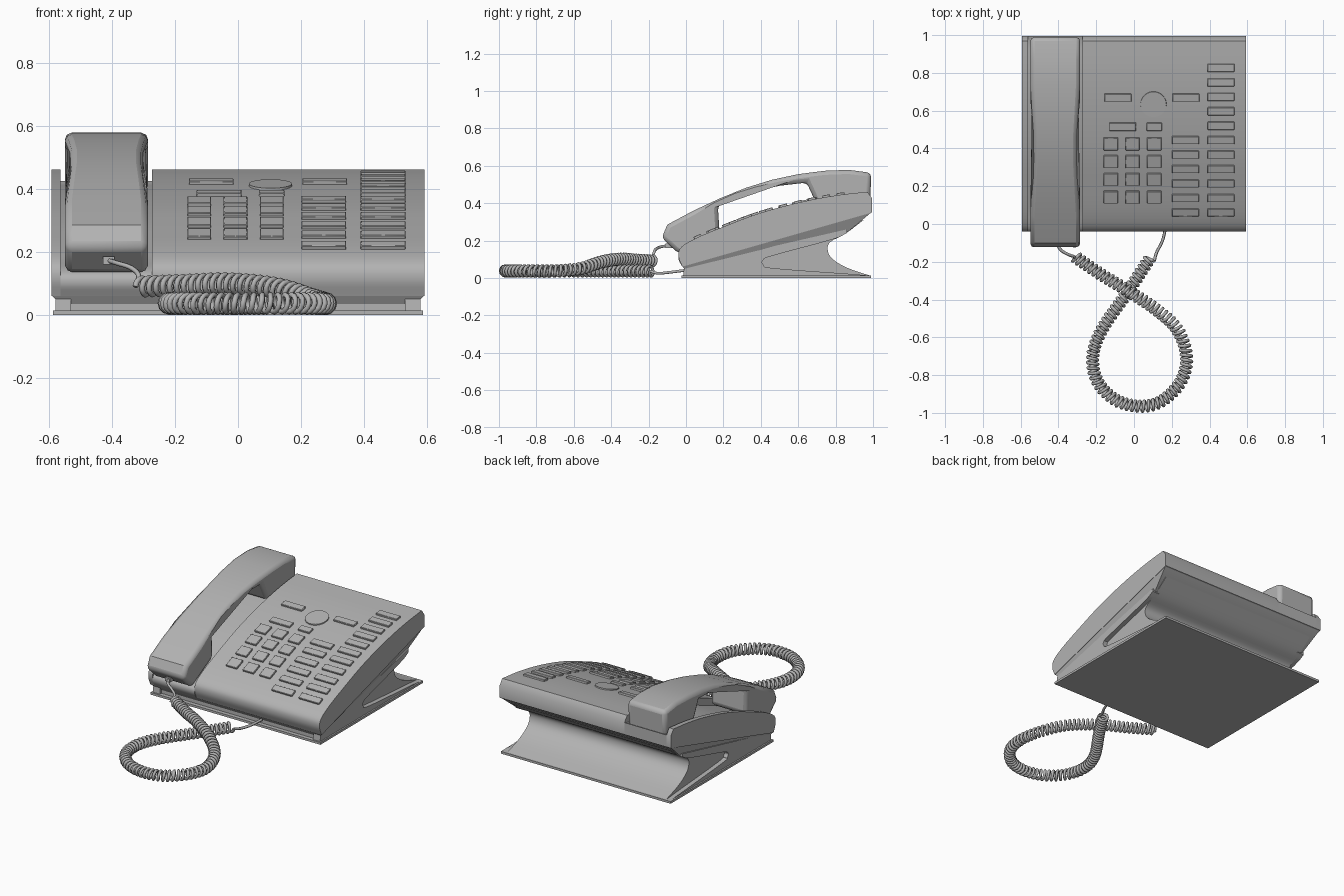
import bpy, bmesh, math
from mathutils import Vector

if "Cube" in bpy.data.objects:
    bpy.data.objects.remove(bpy.data.objects["Cube"])

grey = bpy.data.materials.new("plain grey plastic")
grey.use_nodes = True
grey.diffuse_color = (0.45, 0.45, 0.45, 1)
grey.node_tree.nodes["Principled BSDF"].inputs["Base Color"].default_value = (0.45, 0.45, 0.45, 1)


def finish(name, bm, bevel=0, segments=2, angle=35):
    bmesh.ops.recalc_face_normals(bm, faces=bm.faces)
    mesh = bpy.data.meshes.new(name)
    bm.to_mesh(mesh)
    bm.free()
    ob = bpy.data.objects.new(name, mesh)
    bpy.context.collection.objects.link(ob)
    mesh.materials.append(grey)
    if bevel:
        mod = ob.modifiers.new("edges", "BEVEL")
        mod.width, mod.segments = bevel, segments
        mod.limit_method, mod.angle_limit = "ANGLE", math.radians(50)
    bpy.ops.object.select_all(action="DESELECT")
    ob.select_set(True)
    bpy.context.view_layer.objects.active = ob
    bpy.ops.object.shade_smooth_by_angle(angle=math.radians(angle))
    return ob


def extrude(bm, profile, x0, x1):
    """Solid between x0 and x1 from a side outline of (y, z) points."""
    a, b = [[bm.verts.new((x, y, z)) for y, z in profile] for x in (x0, x1)]
    bm.faces.new(a)
    bm.faces.new(b[::-1])
    for i in range(len(a)):
        j = (i + 1) % len(a)
        bm.faces.new((a[i], b[i], b[j], a[j]))


def spline(points, steps):
    """Smooth curve through the points."""
    pts = [Vector(p) for p in points]
    pts = [2 * pts[0] - pts[1]] + pts + [2 * pts[-1] - pts[-2]]
    out = []
    for p, q, r, s in zip(pts, pts[1:], pts[2:], pts[3:]):
        for k in range(steps):
            t = k / steps
            out.append(0.5 * (2 * q + (r - p) * t + (2 * p - 5 * q + 4 * r - s) * t ** 2
                              + (3 * q - p - 3 * r + s) * t ** 3))
    return out + [pts[-2]]


# Body shell, with a lowered channel for the handset
top = [tuple(p) for p in spline([(-0.02, 0.06), (-0.04, 0.115), (-0.025, 0.165), (0.06, 0.216), (0.21, 0.278),
                                 (0.36, 0.335), (0.51, 0.38), (0.67, 0.418), (0.82, 0.444), (0.97, 0.461)], 4)]
back = [(0.995, 0.425), (0.995, 0.35)]


def sink(p):
    return p[0], p[1] - 0.045 * min(1, max(0, (p[1] - 0.06) / 0.16))


bm = bmesh.new()
extrude(bm, top + back, -0.592, -0.562)
extrude(bm, [sink(p) for p in top] + back, -0.562, -0.272)
extrude(bm, top + back, -0.272, 0.592)
finish("body_shell", bm)

# Underside, narrowing from the shell to the stand
bm = bmesh.new()
rings = [[(-0.018, 0.062), (0.99, 0.35)], [(0.0, 0.035), (0.87, 0.25)]]
upper, lower = [[bm.verts.new((x, y, z)) for x, (y, z) in
                 ((-w, r[0]), (w, r[0]), (w, r[1]), (-w, r[1]))] for w, r in zip((0.59, 0.565), rings)]
bm.faces.new(upper)
bm.faces.new(lower)
for i in range(4):
    j = (i + 1) % 4
    bm.faces.new((upper[i], upper[j], lower[j], lower[i]))
finish("body_underside", bm)

# Stand: a core with a hollow back, and side cheeks with a rounded notch
hollow = [tuple(p) for p in spline([(0.985, 0.012), (0.86, 0.055), (0.78, 0.105), (0.757, 0.155),
                                    (0.775, 0.195), (0.85, 0.235), (0.95, 0.31)], 4)]
bm = bmesh.new()
extrude(bm, [(0.0, 0.012)] + hollow + [(0.0, 0.06)], -0.55, 0.55)
finish("stand_core", bm)
notch = [tuple(p) for p in spline([(0.9, 0.02), (0.47, 0.052), (0.415, 0.07), (0.412, 0.095),
                                   (0.46, 0.118), (0.78, 0.205), (0.86, 0.24)], 4)]
for name, side in (("left_stand_cheek", 1), ("right_stand_cheek", -1)):
    bm = bmesh.new()
    extrude(bm, [(-0.015, 0.012), (0.985, 0.012)] + notch + [(0.86, 0.26), (-0.01, 0.06)],
            side * 0.53, side * 0.578)
    finish(name, bm)
bm = bmesh.new()
extrude(bm, [(-0.025, 0), (0.99, 0), (0.99, 0.014), (-0.025, 0.014)], -0.587, 0.587)
finish("base_plate", bm)


# Keys, tilted to follow the top
def surface(y):
    for (y0, z0), (y1, z1) in zip(top[8:], top[9:]):
        if y0 <= y <= y1:
            return z0 + (z1 - z0) * (y - y0) / (y1 - y0), math.atan2(z1 - z0, y1 - y0)


def key(name, x, y, w, d):
    z, tilt = surface(y)
    bm = bmesh.new()
    extrude(bm, [(-d / 2, -0.012), (d / 2, -0.012), (d / 2, 0.011), (-d / 2, 0.011)], -w / 2, w / 2)
    ob = finish(name, bm, 0.002, 1)
    ob.location, ob.rotation_euler.x = (x, y, z), tilt


for i in range(11):
    y = 0.063 + 0.0764 * i
    key("outer_memory_key", 0.46, y, 0.142, 0.042)
    if i < 6:
        key("inner_memory_key", 0.272, y, 0.142, 0.042)
for x in (-0.123, -0.008, 0.107):
    for row in range(4):
        key("dial_key", x, 0.144 + 0.094 * row, 0.075, 0.069)
for x, y, w in ((-0.085, 0.67, 0.142), (0.275, 0.67, 0.142), (-0.06, 0.516, 0.142), (0.107, 0.516, 0.08)):
    key("function_key", x, y, w, 0.042)

# Round control set almost flush in the top
z, tilt = surface(0.635)
bm = bmesh.new()
bmesh.ops.create_cone(bm, cap_ends=True, segments=40, radius1=0.07, radius2=0.068, depth=0.02)
disc = finish("round_control", bm)
disc.location, disc.rotation_euler.x = (0.103, 0.635, z - 0.004), tilt

# Handset, slimmer along the grip
outer = [(-0.04, 0.13), (-0.13, 0.215), (-0.1, 0.285), (0.04, 0.36), (0.18, 0.425), (0.32, 0.482), (0.46, 0.525),
         (0.6, 0.555), (0.74, 0.573), (0.87, 0.578), (0.99, 0.562), (0.985, 0.39)]
inner = [(0.7, 0.39), (0.645, 0.51), (0.5, 0.493), (0.38, 0.466), (0.27, 0.432), (0.17, 0.387), (0.18, 0.235)]
bm = bmesh.new()
extrude(bm, outer + inner, -1, 1)
for v in bm.verts:
    grip = min(1, max(0, (v.co.y - 0.12) / 0.12)) * min(1, max(0, (0.66 - v.co.y) / 0.12))
    v.co.x = -0.417 + v.co.x * (0.132 - 0.016 * grip)
finish("handset", bm, 0.022, 2, 30)

# Plug where the cord enters the handset
bm = bmesh.new()
extrude(bm, [(-0.11, 0.16), (-0.07, 0.16), (-0.07, 0.185), (-0.11, 0.185)], -0.428, -0.392)
finish("cord_plug", bm)


# Cord: straight leads and a coiled loop
def wire(name, points, radius):
    curve = bpy.data.curves.new(name, "CURVE")
    curve.dimensions = "3D"
    curve.bevel_depth, curve.bevel_resolution, curve.use_fill_caps = radius, 1, True
    line = curve.splines.new("POLY")
    line.points.add(len(points) - 1)
    for p, co in zip(line.points, points):
        p.co = (*co, 1)
    line.use_smooth = True
    curve.materials.append(grey)
    bpy.context.collection.objects.link(bpy.data.objects.new(name, curve))


path = spline([(-0.31, -0.175, 0.09), (-0.17, -0.27, 0.095), (-0.03, -0.355, 0.1), (0.12, -0.455, 0.085),
               (0.23, -0.56, 0.052), (0.278, -0.7, 0.037), (0.25, -0.83, 0.037), (0.15, -0.935, 0.037),
               (0.03, -0.965, 0.037), (-0.1, -0.93, 0.037), (-0.195, -0.83, 0.037), (-0.218, -0.7, 0.037),
               (-0.17, -0.56, 0.037), (-0.03, -0.355, 0.037), (0.085, -0.18, 0.037)], 24)
dist = [0.0]
for a, b in zip(path, path[1:]):
    dist.append(dist[-1] + (b - a).length)
turns, per_turn, seg, coil = 86, 12, 0, []
for n in range(turns * per_turn + 1):
    d = dist[-1] * n / (turns * per_turn)
    while seg < len(path) - 2 and dist[seg + 1] < d:
        seg += 1
    step = path[seg + 1] - path[seg]
    centre = path[seg] + step * ((d - dist[seg]) / (dist[seg + 1] - dist[seg]))
    side = step.cross(Vector((0, 0, 1))).normalized()
    up = side.cross(step).normalized()
    turn = math.tau * n / per_turn
    coil.append(centre + 0.027 * (side * math.cos(turn) + up * math.sin(turn)))
wire("coiled_cord", coil, 0.009)
wire("handset_lead", spline([(-0.41, -0.1, 0.173), (-0.385, -0.14, 0.165), (-0.34, -0.165, 0.15),
                             (-0.315, -0.175, 0.125), coil[0]], 6), 0.008)
wire("base_lead", spline([coil[-1], (0.12, -0.15, 0.025), (0.15, -0.09, 0.03), (0.17, -0.01, 0.04)], 6), 0.008)
